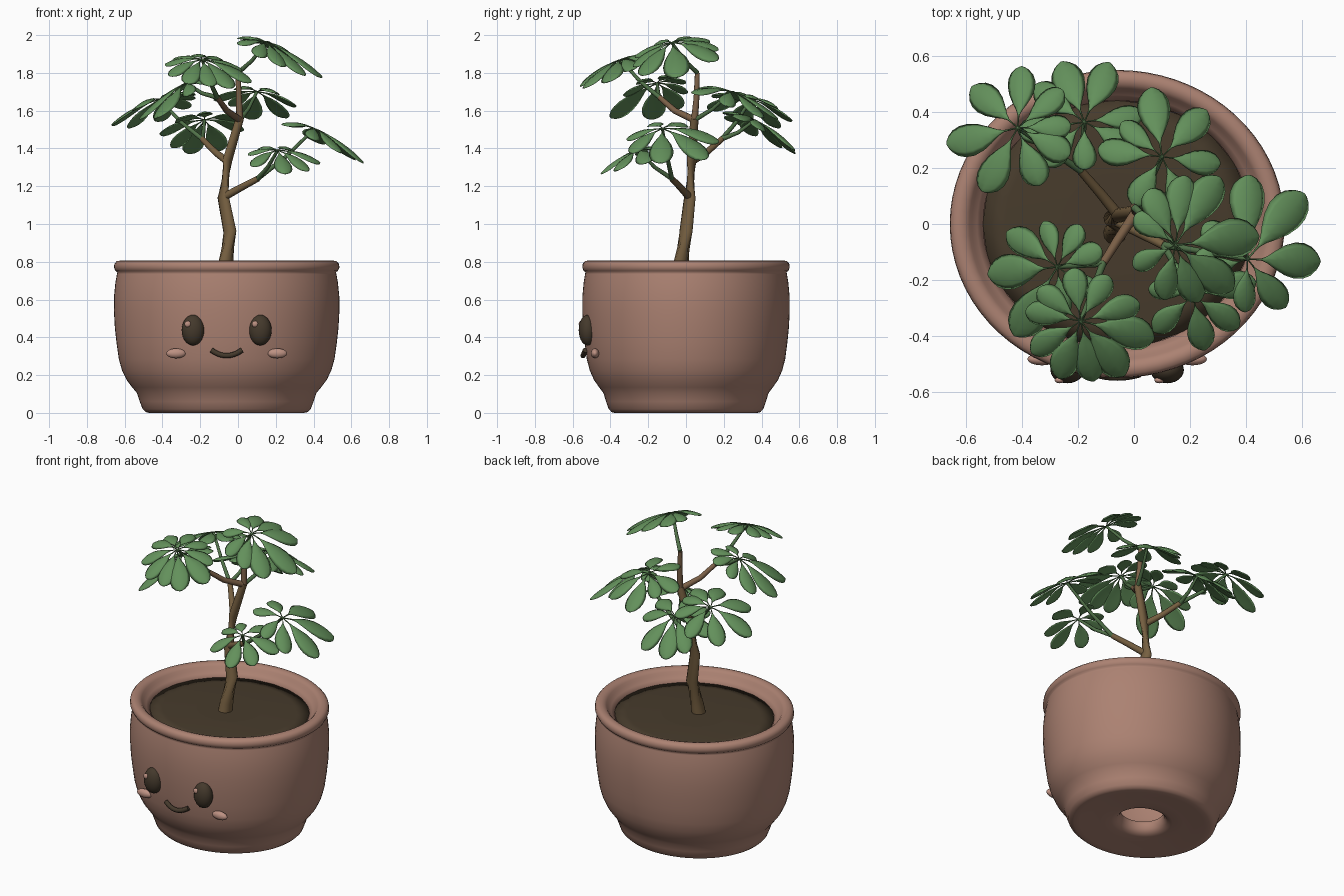
import bpy, bmesh, math
from mathutils import Vector

cube = bpy.data.objects.get("Cube")
if cube:
    bpy.data.objects.remove(cube)


def material(name, r, g, b):
    m = bpy.data.materials.new(name)
    m.use_nodes = True
    m.diffuse_color = (r, g, b, 1)
    node = next(n for n in m.node_tree.nodes if n.type == 'BSDF_PRINCIPLED')
    node.inputs["Base Color"].default_value = (r, g, b, 1)
    node.inputs["Roughness"].default_value = 0.8
    return m


CLAY = material("clay", .41, .222, .168)
SOIL = material("soil", .063, .044, .025)
BARK = material("bark", .18, .115, .052)
TWIG = material("twig_brown", .195, .115, .062)
STEM = material("stem_green", .08, .165, .065)
LEAF = material("leaf_green", .125, .28, .105)
DARK = material("face_dark", .058, .041, .025)
BLUSH = material("blush", .51, .285, .225)


def loft(bm, rings, cap=True, stem_rings=0):
    """Skin a series of equal closed rings; the first strips use slot 1."""
    loops = [[bm.verts.new(p) for p in ring] for ring in rings]
    n = len(loops[0])
    strips = list(zip(loops, loops[1:]))
    if cap:
        bm.faces.new(loops[0])
        bm.faces.new(loops[-1])
    else:
        strips.append((loops[-1], loops[0]))
    for k, (a, b) in enumerate(strips):
        for i in range(n):
            j = (i + 1) % n
            f = bm.faces.new((a[i], a[j], b[j], b[i]))
            f.material_index = 1 if k < stem_rings else 0


def finish(name, bm, *mats):
    bmesh.ops.recalc_face_normals(bm, faces=bm.faces)
    mesh = bpy.data.meshes.new(name)
    bm.to_mesh(mesh)
    bm.free()
    for m in mats:
        mesh.materials.append(m)
    for p in mesh.polygons:
        p.use_smooth = len(p.vertices) <= 4
    obj = bpy.data.objects.new(name, mesh)
    bpy.context.collection.objects.link(obj)
    return obj


def lathe(name, profile, mat, sides, cap):
    """Slightly oval revolved body around the pot axis; uncapped profiles close on themselves."""
    turns = [math.tau * i / sides for i in range(sides)]
    bm = bmesh.new()
    loft(bm, [[(POT_X + r * math.cos(a), OVAL * r * math.sin(a), z) for a in turns]
              for r, z in profile], cap)
    return finish(name, bm, mat)


def tube(name, path, radii, mat, sides=10):
    pts = [Vector(p) for p in path]
    rings = []
    for i, p in enumerate(pts):
        way = pts[min(i + 1, len(pts) - 1)] - pts[max(i - 1, 0)]
        q = way.to_track_quat('Z', 'Y')
        r = radii[0] + (radii[1] - radii[0]) * i / (len(pts) - 1)
        rings.append([p + q @ Vector((r * math.cos(math.tau * k / sides),
                                      r * math.sin(math.tau * k / sides), 0))
                      for k in range(sides)])
    bm = bmesh.new()
    loft(bm, rings)
    return finish(name, bm, mat)


def ball(name, centre, size, mat):
    bm = bmesh.new()
    bmesh.ops.create_uvsphere(bm, u_segments=24, v_segments=14, radius=1)
    for v in bm.verts:
        v.co = Vector(centre) + v.co * Vector(size)
    return finish(name, bm, mat)


# Hollow pot with a drain hole, and soil
POT_X, OVAL = -.06, .92
lathe("pot", [(.13, .085), (.13, .065), (.138, .04), (.155, .02), (.185, .012), (.25, .01),
              (.32, .006), (.38, .001), (.41, 0), (.428, .004), (.445, .02), (.46, .06),
              (.475, .105), (.5, .135), (.53, .175), (.554, .225), (.571, .285), (.583, .37),
              (.592, .45), (.597, .54), (.596, .62), (.589, .69), (.581, .735),
              (.579, .745), (.589, .752), (.597, .77), (.594, .79), (.582, .803),
              (.56, .807), (.54, .802), (.527, .79), (.518, .776), (.5, .758),
              (.478, .738), (.488, .7), (.5, .6), (.5, .45), (.48, .3), (.43, .18),
              (.36, .12), (.25, .1), (.15, .095)], CLAY, 72, False)
lathe("soil", [(.46, .7), (.48, .738), (.4, .744), (.2, .75)], SOIL, 24, True)

# Face, mirrored around the pot axis
for side, s in (("right", -1), ("left", 1)):
    ball(side + "_eye", (POT_X + s * .178, -.521, .438), (.06, .047, .081), DARK)
    ball(side + "_eye_glint", (POT_X + s * .178 - .028, -.557, .47), (.017, .011, .017), BLUSH)
    ball(side + "_cheek", (POT_X + s * .268, -.482, .315), (.052, .022, .026), BLUSH)
steps = [i / 6 - 1 for i in range(13)]
tube("mouth", [(POT_X + .08 * u, -.545 + .012 * u * u, .303 + .029 * u * u) for u in steps],
     (.014, .014), DARK)

# Trunk and branches
tube("trunk", [(-.075, -.045, .66), (-.063, -.025, .8), (-.043, 0, .96), (-.078, .02, 1.14),
               (-.055, .03, 1.34), (.01, .045, 1.56)], (.044, .022), BARK, 12)
FORK_LOW = (.105, -.075, 1.24)
FORK_TOP = (-.11, -.14, 1.67)
FORK_BACK = (-.19, .19, 1.45)
CROWN = (.01, .045, 1.55)
TIP = (0, .06, 1.8)
tube("low_branch", [(-.08, .02, 1.14), (.02, -.03, 1.195), FORK_LOW], (.021, .016), BARK)
tube("back_branch", [(-.055, .03, 1.33), (-.12, .11, 1.38), FORK_BACK], (.02, .015), BARK)
tube("front_branch", [CROWN, (-.06, -.06, 1.6), FORK_TOP], (.019, .014), TWIG)
tube("top_branch", [CROWN, (.005, .055, 1.66), TIP], (.019, .013), TWIG)

# Leaf outline: (distance along leaf, relative half width)
OUTLINE = [(0, .05), (.12, .05), (.2, .07), (.28, .21), (.4, .53), (.53, .83),
           (.67, 1), (.79, .98), (.89, .8), (.96, .48), (.99, .22), (1, .05)]


def leaf(bm, hub, deg, reach, slope):
    """Thin drooping blade; reach is its level length."""
    a = math.radians(deg)
    out = Vector((math.cos(a), math.sin(a), 0))
    side = Vector((-out.y, out.x, 0))
    out.z = out.xy.dot(slope)
    side.z = side.xy.dot(slope)
    up = out.cross(side).normalized()
    side.normalize()
    rings = []
    for t, w in OUTLINE:
        mid = hub + out * (reach * t) + Vector((0, 0, -.27 * reach * t * t))
        half = .228 * w * reach * out.length
        thick = .003 + .005 * w
        ring = []
        for k in range(8):
            c, s = math.cos(math.tau * k / 8), math.sin(math.tau * k / 8)
            ring.append(mid + side * (half * c) + up * (thick * s - .22 * half * c * c))
        rings.append(ring)
    loft(bm, rings, stem_rings=2)


def cluster(name, start, hub, slope, leaves):
    """Petiole plus a fan of leaves given as (heading in degrees, reach in hundredths)."""
    start, hub = Vector(start), Vector(hub)
    bend = start.lerp(hub, .5) + Vector((0, 0, -.015))
    tube(name + "_stalk", [start, bend, hub], (.013, .008), STEM, 8)
    bm = bmesh.new()
    for deg, reach in leaves:
        leaf(bm, hub, deg, reach / 100, Vector(slope))
    finish(name + "_leaves", bm, LEAF, STEM)


cluster("top", TIP, (.148, -.075, 1.96), (-.36, .18),
        [(82, 25), (57, 29), (6, 30), (322, 26), (292, 22), (258, 20), (208, 17),
         (143, 18), (115, 22)])
cluster("upper_front", FORK_TOP, (-.19, -.346, 1.87), (-.08, .36),
        [(98, 19), (58, 19), (16, 22), (346, 27), (309, 25), (282, 22), (249, 22),
         (213, 21), (170, 20), (143, 19)])
cluster("upper_right", FORK_TOP, (-.273, -.153, 1.745), (.48, .12),
        [(106, 17), (62, 17), (22, 17), (324, 17), (275, 18), (238, 29), (186, 25), (145, 22)])
cluster("upper_back", CROWN, (.1, .24, 1.7), (-.13, -.33),
        [(99, 25), (46, 23), (353, 21), (295, 23), (239, 20), (173, 23), (140, 19)])
cluster("back_right", FORK_BACK, (-.415, .343, 1.66), (.32, -.27),
        [(86, 22), (138, 22), (193, 26), (241, 26), (291, 22), (332, 21), (2, 19), (40, 21)])
cluster("back", FORK_BACK, (-.177, .364, 1.55), (.1, -.5),
        [(111, 23), (67, 23), (8, 21), (333, 21), (270, 17), (226, 21), (188, 24), (143, 22)])
cluster("low_left", FORK_LOW, (.405, -.125, 1.505), (-.43, .05),
        [(89, 30), (49, 31), (358, 26), (308, 22), (267, 19), (197, 18), (142, 20)])
cluster("low_front", FORK_LOW, (.21, -.255, 1.39), (-.09, .34),
        [(12, 23), (325, 20), (282, 20), (223, 19), (171, 16), (131, 15), (70, 18)])
